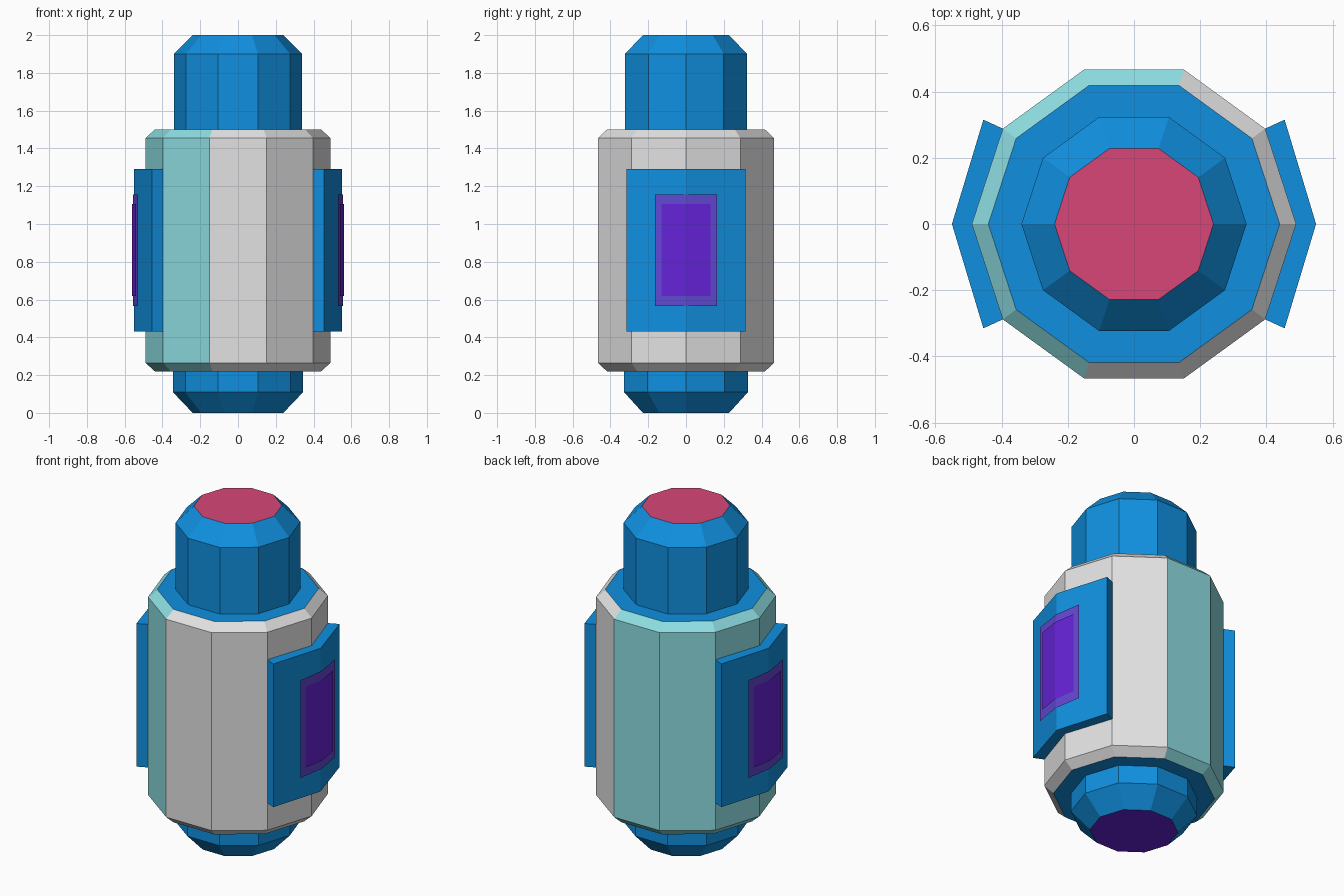
import bpy
import math

if "Cube" in bpy.data.objects:
    bpy.data.objects.remove(bpy.data.objects["Cube"])

SIDES = 10


def material(name, rgb):
    def lin(c):
        c /= 255
        return c / 12.92 if c <= 0.04045 else ((c + 0.055) / 1.055) ** 2.4
    m = bpy.data.materials.new(name)
    m.diffuse_color = (*[lin(c) for c in rgb], 1)
    m.use_nodes = True
    m.node_tree.nodes["Principled BSDF"].inputs["Base Color"].default_value = m.diffuse_color
    return m


BLUE = material("blue", (16, 144, 224))
GREY = material("light_grey", (226, 226, 226))
TEAL = material("teal", (142, 222, 226))
PURPLE = material("purple", (102, 35, 216))
VIOLET = material("violet_frame", (98, 72, 210))
PINK = material("pink", (216, 70, 120))


def make(name, verts, faces, mats, rule=None):
    me = bpy.data.meshes.new(name)
    me.from_pydata(verts, [], faces)
    for m in mats:
        me.materials.append(m)
    me.update()
    if rule:
        for p in me.polygons:
            p.material_index = rule(p)
    ob = bpy.data.objects.new(name, me)
    bpy.context.scene.collection.objects.link(ob)
    return ob


def lathe(name, profile, mats, rule=None, cap_bottom=False, cap_top=False):
    """Ten-sided turned part; profile is (radius, z) from bottom to top."""
    verts, faces = [], []
    for r, z in profile:
        for i in range(SIDES):
            a = math.tau * i / SIDES
            verts.append((r * math.cos(a), r * math.sin(a), z))
    for k in range(len(profile) - 1):
        for i in range(SIDES):
            j = (i + 1) % SIDES
            a, b = k * SIDES, (k + 1) * SIDES
            faces.append((a + i, a + j, b + j, b + i))
    if cap_bottom:
        faces.append(tuple(reversed(range(SIDES))))
    if cap_top:
        t = (len(profile) - 1) * SIDES
        faces.append(tuple(range(t, t + SIDES)))
    return make(name, verts, faces, mats, rule)


# Lower and upper ends of the core, with coloured end caps
lathe("lower_neck", [(0.24, 0), (0.345, 0.11), (0.345, 0.22)], [BLUE, PURPLE],
      lambda p: int(p.normal.z < -0.95), cap_bottom=True)
lathe("upper_neck", [(0.34, 1.5), (0.34, 1.9), (0.24, 2.0)], [BLUE, PINK],
      lambda p: int(p.normal.z > 0.95), cap_top=True)


# Body shell: blue ledges, half grey and half teal around the sides
def shell_rule(p):
    if abs(p.normal.z) > 0.95:
        return 0
    a = math.degrees(math.atan2(p.center.y, p.center.x)) % 360
    return 2 if 72 < a < 252 else 1


lathe("body_shell", [(0.345, 0.22), (0.44, 0.22), (0.49, 0.265), (0.49, 1.455),
                     (0.44, 1.5), (0.34, 1.5)], [BLUE, GREY, TEAL], shell_rule)


def sheet(name, tip, edge, half, z0, z1, mat):
    """Thin bent panel facing +x."""
    path = [(edge, -half), (tip, 0), (edge, half)]
    verts = [(x, y, z) for z in (z0, z1) for x, y in path]
    return make(name, verts, [(0, 1, 4, 3), (1, 2, 5, 4)], [mat])


def plate(name):
    """Bent side plate hugging two faces of the body."""
    outer = [(0.455, -0.315), (0.55, 0), (0.455, 0.315)]
    inner = [(0.396, -0.288), (0.49, 0), (0.396, 0.288)]
    verts = [(x, y, z) for z in (0.43, 1.29) for x, y in outer + inner]
    faces = [(0, 1, 7, 6), (1, 2, 8, 7),          # outside
             (3, 0, 6, 9), (2, 5, 11, 8),         # ends
             (6, 7, 10, 9), (7, 8, 11, 10),       # top
             (1, 0, 3, 4), (2, 1, 4, 5)]          # bottom
    return make(name, verts, faces, [BLUE])


# Side plates with framed windows, right and left
for side, angle in (("right", 0), ("left", math.pi)):
    for ob in (plate(side + "_side_plate"),
               sheet(side + "_window_frame", 0.556, 0.53, 0.165, 0.567, 1.155, VIOLET),
               sheet(side + "_window", 0.562, 0.541, 0.13, 0.62, 1.105, PURPLE)):
        ob.rotation_euler.z = angle
